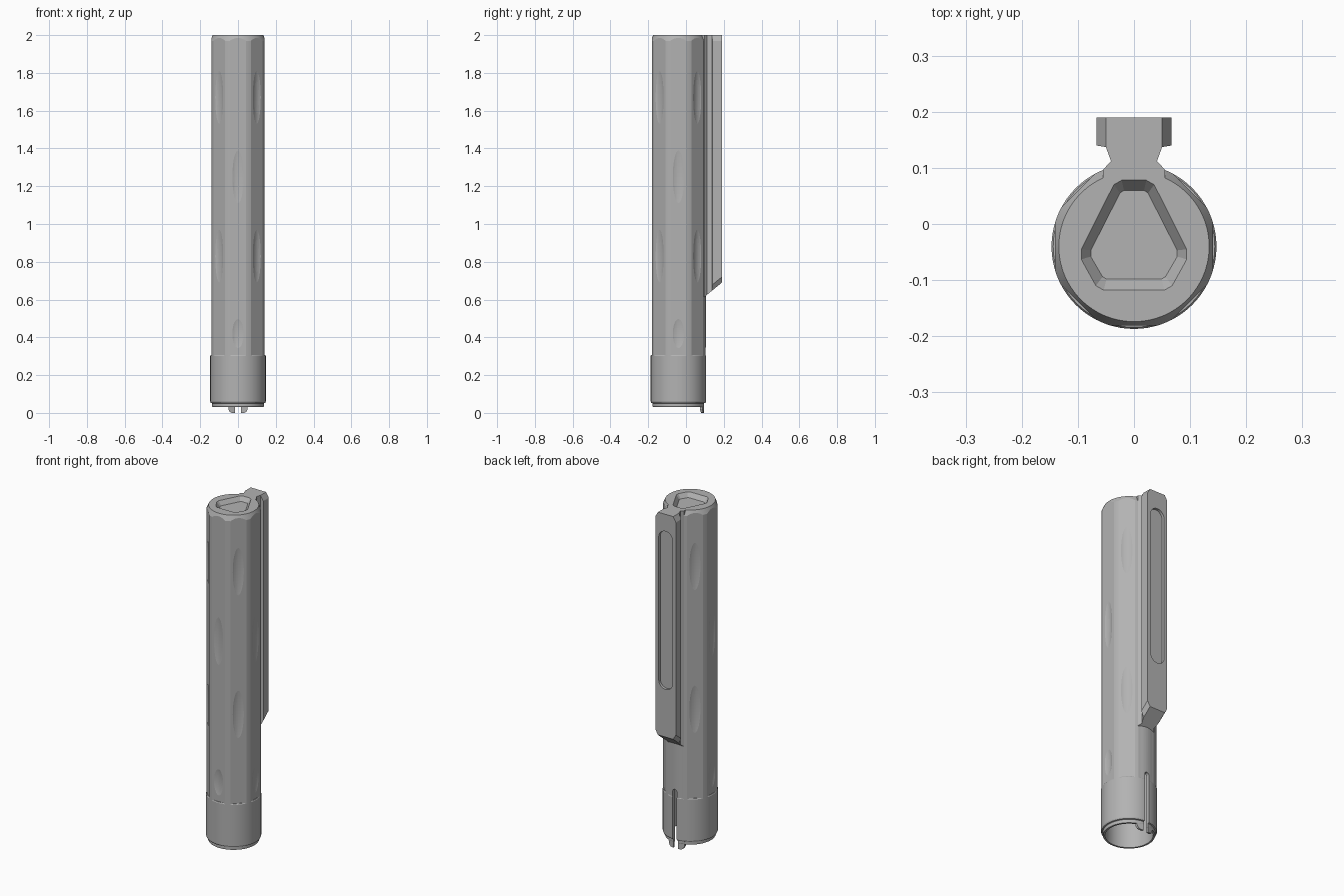
import bpy, bmesh, math
from mathutils import Matrix, Vector

if "Cube" in bpy.data.objects:
    bpy.data.objects.remove(bpy.data.objects["Cube"])

CY = -0.04           # body axis in y
R, FLAT = 0.147, 0.1405

grey = bpy.data.materials.new("plain_grey")
grey.use_nodes = True
GREY = (0.45, 0.45, 0.45, 1)
grey.diffuse_color = GREY
grey.node_tree.nodes["Principled BSDF"].inputs["Base Color"].default_value = GREY


def finish(name, bm, helper=False):
    bmesh.ops.recalc_face_normals(bm, faces=bm.faces)
    me = bpy.data.meshes.new(name)
    bm.to_mesh(me)
    bm.free()
    ob = bpy.data.objects.new(name, me)
    bpy.context.scene.collection.objects.link(ob)
    me.materials.append(grey)
    if helper:
        ob.hide_render = True
        ob.hide_viewport = True
    return ob


def loft(bm, rings, closed=False):
    """Skin a list of equal-length rings; cap the ends unless closed."""
    vs = [[bm.verts.new(p) for p in ring] for ring in rings]
    n = len(vs[0])
    pairs = list(zip(vs, vs[1:])) + ([(vs[-1], vs[0])] if closed else [])
    for a, b in pairs:
        for i in range(n):
            j = (i + 1) % n
            bm.faces.new((a[i], a[j], b[j], b[i]))
    if not closed:
        bm.faces.new(vs[0])
        bm.faces.new(vs[-1])


def polar(r, a, z):
    return (r * math.cos(a), CY + r * math.sin(a), z)


def stadium(half, z0, z1, y):
    """Upright rounded slot outline in the xz plane."""
    pts = []
    for i in range(26):
        a = math.pi * (i % 13) / 12 + (math.pi if i > 12 else 0)
        cz = z1 - half if i < 13 else z0 + half
        pts.append((half * math.cos(a), y, cz + half * math.sin(a)))
    return pts


def cut(ob, cutter):
    m = ob.modifiers.new(cutter.name, "BOOLEAN")
    m.operation = "DIFFERENCE"
    m.solver = "EXACT"
    m.object = cutter


def smooth(ob, angle):
    bpy.ops.object.select_all(action="DESELECT")
    bpy.context.view_layer.objects.active = ob
    ob.select_set(True)
    bpy.ops.object.shade_smooth_by_angle(angle=math.radians(angle))


# Body outline: eight flats on a cylinder, rounded strip at the back
edge = math.acos(FLAT / R)
outline = []
for k in range(8):
    mid = k * math.pi / 4
    for i in range(8):
        off = -edge + 2 * edge * i / 7
        r = R - 0.002 if k == 2 else FLAT / math.cos(off)
        outline.append((r, mid + off))
    outline += [(R, mid + edge + (math.pi / 4 - 2 * edge) * t) for t in (0.33, 0.67)]

# Body: hollow tube with a scalloped chamfer at the closed top
BORE, TOP_R = 0.125, 0.134
bm = bmesh.new()
loft(bm, [
    [polar(BORE, a, 1.85) for r, a in outline],
    [polar(BORE, a, 0.3) for r, a in outline],
    [polar(r, a, 0.3) for r, a in outline],
    [polar(r, a, 2 - (r - TOP_R) * 2.3) for r, a in outline],
    [polar(TOP_R, a, 2) for r, a in outline],
])
body = finish("body", bm)

# Shallow finger dimples, staggered on alternate flats
bm = bmesh.new()
for k in range(8):
    if k == 2:
        continue
    spots = [(1.25, 0.145), (0.42, 0.08)] if k % 2 == 0 else [(1.67, 0.145), (0.83, 0.145)]
    for z, half in spots:
        a = k * math.pi / 4
        mat = (Matrix.Translation(polar(FLAT + 0.024, a, z))
               @ Matrix.Rotation(a, 4, "Z") @ Matrix.Diagonal((0.03, 0.05, half * 1.6, 1)))
        bmesh.ops.create_uvsphere(bm, u_segments=40, v_segments=40, radius=1, matrix=mat)
cut(body, finish("dimple_cutter", bm, True))

# Six-sided tapered recess in the top
outer = [(0.022, 0.078), (0.036, 0.07), (0.094, -0.045), (0.094, -0.063), (0.068, -0.11), (0.054, -0.118)]
inner = [(0.018, 0.06), (0.025, 0.055), (0.077, -0.047), (0.077, -0.058), (0.056, -0.094), (0.049, -0.098)]


def mirrored(half, z):
    return [(x, y, z) for x, y in half] + [(-x, y, z) for x, y in reversed(half)]


bm = bmesh.new()
loft(bm, [mirrored(inner, 1.975), mirrored(outer, 2.0), mirrored(outer, 2.05)])
cut(body, finish("recess_cutter", bm, True))

# Collar: turned ring with a stepped lip at the open end
profile = [(BORE, 0.032), (0.135, 0.032), (0.137, 0.036), (0.137, 0.051), (0.144, 0.053),
           (R, 0.06), (R, 0.302), (0.144, 0.307), (BORE, 0.307)]
bm = bmesh.new()
loft(bm, [[polar(r, i * math.pi / 36, z) for i in range(72)] for r, z in profile], closed=True)
collar = finish("collar", bm)

# Slit up the back of collar and body
bm = bmesh.new()
loft(bm, [stadium(0.014, -0.05, 0.35, 0.06), stadium(0.014, -0.05, 0.35, 0.14)])
slit = finish("slit_cutter", bm, True)
cut(collar, slit)
cut(body, slit)

# Small hooked tabs either side of the slit
for side, s in (("left", 1), ("right", -1)):
    bm = bmesh.new()
    shape = [(0.015, 0.06), (0.015, 0.0), (0.034, 0.0), (0.044, 0.006), (0.051, 0.02), (0.053, 0.06)]
    rings = []
    for r in (BORE, 0.137):
        rings.append([(s * x, CY + math.sqrt(r * r - x * x), z) for x, z in shape])
    loft(bm, rings)
    finish(side + "_tab", bm)

# Clip: flared neck and back plate, sloped lower end, clipped corners
PW, PC = 0.067, 0.05
half = [(0.055, 0.08), (0.055, 0.097), (0.041, 0.112), (PC, 0.137), (PW, 0.14), (PW, 0.19), (PC, 0.19)]
section = half + [(-x, y) for x, y in reversed(half)]
bm = bmesh.new()
low, high = [], []
for x, y in section:
    corner = abs(x) > 0.06
    low.append(bm.verts.new((x, y, 0.62 + (y - 0.105) * 0.82 + (0.03 if corner else 0))))
    high.append(bm.verts.new((x, y, 1.97 if corner else 2.0)))
n = len(section)
for i in range(n):
    j = (i + 1) % n
    bm.faces.new((low[i], low[j], high[j], high[i]))
for end in (low, high):
    bm.faces.new(end[3:7])
    bm.faces.new(end[7:11])
    bm.faces.new(end[:4] + end[6:8] + end[10:])
clip = finish("clip", bm)

# Long rounded channel in the clip's back
bm = bmesh.new()
loft(bm, [stadium(0.045, 0.97, 1.9, 0.175), stadium(0.045, 0.97, 1.9, 0.25)])
cut(clip, finish("channel_cutter", bm, True))

smooth(body, 12)
smooth(collar, 20)
smooth(clip, 12)
